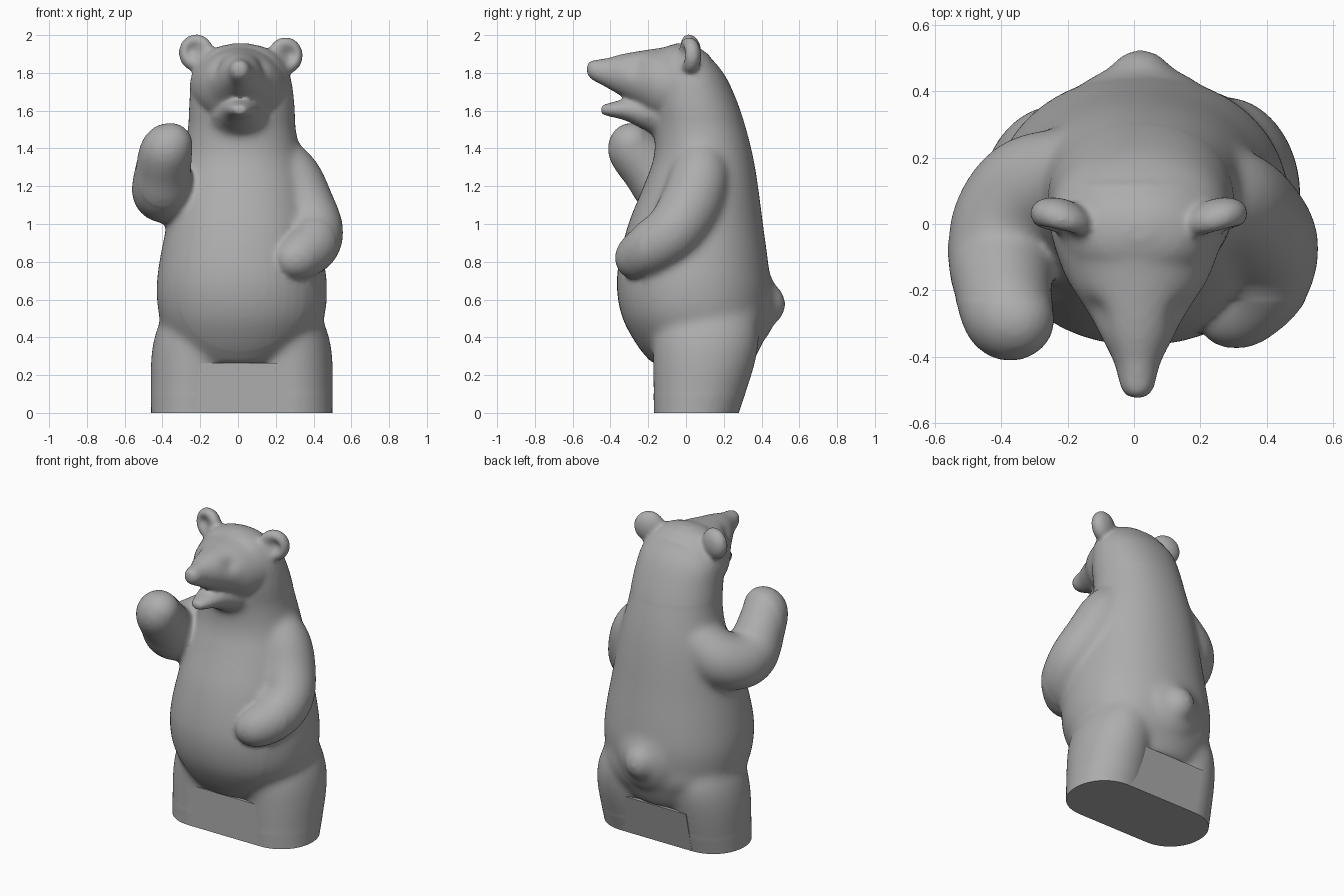
import bpy, bmesh, math
from mathutils import Vector, Matrix

cube = bpy.data.objects.get("Cube")
if cube:
    bpy.data.objects.remove(cube, do_unlink=True)

stone = bpy.data.materials.new("grey_stone")
stone.use_nodes = True
GREY = (0.42, 0.42, 0.42, 1)
stone.diffuse_color = GREY
stone.node_tree.nodes["Principled BSDF"].inputs["Base Color"].default_value = GREY


def smooth_path(rows, steps=6):
    """Catmull-Rom interpolation through rows of numbers."""
    rows = [Vector(r) for r in rows]
    out = []
    for i in range(len(rows) - 1):
        a, b = rows[max(i - 1, 0)], rows[i]
        c, d = rows[i + 1], rows[min(i + 2, len(rows) - 1)]
        for k in range(steps):
            t = k / steps
            out.append(0.5 * (2 * b + (c - a) * t + (2 * a - 5 * b + 4 * c - d) * t ** 2
                              + (3 * b - a - 3 * c + d) * t ** 3))
    return out + [rows[-1]]


def skin(bm, rings):
    """Bridge point rings and cap both ends."""
    loops = [[bm.verts.new(p) for p in ring] for ring in rings]
    n = len(loops[0])
    for lo, hi in zip(loops, loops[1:]):
        for i in range(n):
            j = (i + 1) % n
            bm.faces.new((lo[i], lo[j], hi[j], hi[i]))
    bm.faces.new(loops[0][::-1])
    bm.faces.new(loops[-1])


def oval(rx, ry, power=2.0, n=48):
    """Superellipse outline."""
    pts = []
    for i in range(n):
        c, s = math.cos(math.tau * i / n), math.sin(math.tau * i / n)
        pts.append((rx * math.copysign(abs(c) ** (2 / power), c),
                    ry * math.copysign(abs(s) ** (2 / power), s)))
    return pts


def upright(bm, rows, power):
    """Rows: height, centre x, half width, front y, back y."""
    rings = []
    for z, cx, rx, front, back in smooth_path(rows):
        cy, ry = (front + back) / 2, (back - front) / 2
        rings.append([(cx + a, cy + b, z) for a, b in oval(rx, ry, power)])
    skin(bm, rings)


def forward(bm, rows):
    """Rows: y, centre z, half width, half height."""
    skin(bm, [[(0.01 + a, y, z + b) for a, b in oval(rx, rz)]
              for y, z, rx, rz in smooth_path(rows)])


def ball(bm, centre, radii, turn=0.0, tilt=0.0):
    mat = (Matrix.Translation(centre) @ Matrix.Rotation(turn, 4, 'Z')
           @ Matrix.Rotation(tilt, 4, 'Y') @ Matrix.Diagonal((*radii, 1)))
    bmesh.ops.create_uvsphere(bm, u_segments=24, v_segments=16, radius=1, matrix=mat)


def limb(bm, rows):
    """Rows: x, y, z, radius; swept by overlapping balls."""
    for x, y, z, r in smooth_path(rows):
        ball(bm, (x, y, z), (r, r, r))


def make_object(name, bm):
    mesh = bpy.data.meshes.new(name)
    bm.to_mesh(mesh)
    bm.free()
    mesh.materials.append(stone)
    obj = bpy.data.objects.new(name, mesh)
    bpy.context.collection.objects.link(obj)
    return obj


bm = bmesh.new()
# torso, neck and skull
upright(bm, [(.26, 0, .27, -.18, .35), (.36, .01, .37, -.26, .4),
             (.5, .02, .435, -.335, .435), (.65, .02, .452, -.365, .448),
             (.8, .02, .437, -.355, .435), (1, .02, .397, -.305, .408),
             (1.2, .02, .355, -.225, .382), (1.35, .02, .317, -.172, .357),
             (1.5, .02, .287, -.165, .32), (1.65, .02, .277, -.18, .27),
             (1.78, .015, .262, -.18, .21), (1.87, .015, .215, -.17, .14),
             (1.93, .015, .14, -.12, .075), (1.956, .015, .04, -.05, .01)], 2.12)
# muzzle and lower jaw
forward(bm, [(-.525, 1.82, .02, .025), (-.5, 1.815, .048, .05), (-.42, 1.8, .07, .078),
             (-.34, 1.787, .11, .112), (-.25, 1.765, .16, .15), (-.15, 1.735, .22, .195),
             (0, 1.73, .265, .22), (.12, 1.71, .24, .19)])
forward(bm, [(-.45, 1.605, .03, .022), (-.41, 1.605, .055, .035), (-.32, 1.605, .085, .058),
             (-.23, 1.592, .115, .09), (-.12, 1.572, .165, .128), (.05, 1.56, .22, .15)])
# ears
ball(bm, (-.22, .015, 1.905), (.097, .062, .1), -.33, -.3)
ball(bm, (.25, .015, 1.89), (.097, .062, .1), .33, .3)
# raised arm and lowered arm
limb(bm, [(-.2, .14, 1.3, .15), (-.31, .1, 1.21, .17), (-.38, .01, 1.175, .17),
          (-.4, -.1, 1.19, .165), (-.395, -.19, 1.29, .15), (-.38, -.272, 1.385, .138),
          (-.355, -.29, 1.42, .115)])
limb(bm, [(.2, .08, 1.36, .13), (.285, .07, 1.24, .16), (.345, .025, 1.1, .166),
          (.405, -.06, .97, .155), (.39, -.165, .885, .145), (.33, -.245, .832, .125),
          (.295, -.268, .815, .107)])
# legs, tail and the swell under the tail
for side, cx, back in ((-1, -.24, .36), (1, .28, .385)):
    upright(bm, [(-.06, cx, .22, -.17, .265), (0, cx, .22, -.17, .28),
                 (.26, cx, .222, -.175, back - .02), (.42, cx - side * .01, .207, -.17, back),
                 (.56, cx - side * .03, .165, -.12, back - .03)], 2.05)
ball(bm, (.02, .425, .575), (.105, .105, .115))
ball(bm, (.02, .36, .58), (.21, .12, .22))
ball(bm, (.03, .3, .5), (.33, .135, .2))
bmesh.ops.recalc_face_normals(bm, faces=bm.faces)
bear = make_object("bear_body", bm)

# fuse all parts into one carved skin
fuse = bear.modifiers.new("fuse", 'REMESH')
fuse.mode = 'VOXEL'
fuse.voxel_size = 0.012
relax = bear.modifiers.new("relax", 'SMOOTH')
relax.factor = 0.5
relax.iterations = 8
bpy.context.view_layer.update()
fused = bpy.data.meshes.new_from_object(
    bear.evaluated_get(bpy.context.evaluated_depsgraph_get()))
bear.modifiers.clear()

# soften the joints of limbs, hips, throat and tail
bm = bmesh.new()
bm.from_mesh(fused)
soft = [v for v in bm.verts if .1 < v.co.z < 1.56 and v.co.y > -.23]
for _ in range(24):
    bmesh.ops.smooth_vert(bm, verts=soft, factor=.5,
                          use_axis_x=True, use_axis_y=True, use_axis_z=True)
bm.normal_update()

# ear cups and eye sockets pressed in, soles cut flat
dents = [((-.225, -.035, 1.915), .05, (-.01, .05, 0)),
         ((.26, -.035, 1.895), .05, (.01, .05, 0)),
         ((-.11, -.27, 1.84), .05, (.01, .013, -.007)),
         ((.13, -.27, 1.84), .05, (-.01, .013, -.007))]
for v in bm.verts:
    start = v.co.copy()
    for centre, size, push in dents:
        if v.normal.dot(Vector(push)) < 0:
            gap = (start - Vector(centre)).length / size
            v.co += Vector(push) * math.exp(-gap ** 2)
bmesh.ops.bisect_plane(bm, geom=bm.verts[:] + bm.edges[:] + bm.faces[:],
                       plane_co=(0, 0, 0), plane_no=(0, 0, -1), clear_outer=True)
bmesh.ops.holes_fill(bm, edges=[e for e in bm.edges if e.is_boundary], sides=0)
old = bear.data
bm.to_mesh(fused)
bm.free()
bear.data = fused
bpy.data.meshes.remove(old)
fused.materials.clear()
fused.materials.append(stone)

# flat slab between the legs, its back leaning out with them
bm = bmesh.new()
skin(bm, [[(-.24, -.17, z), (.29, -.17, z), (.29, back, z), (-.24, back, z)]
          for z, back in ((0, .28), (.265, .345))])
bmesh.ops.recalc_face_normals(bm, faces=bm.faces)
slab = make_object("base_slab", bm)

for obj in (bear, slab):
    bpy.ops.object.select_all(action='DESELECT')
    obj.select_set(True)
    bpy.context.view_layer.objects.active = obj
    bpy.ops.object.shade_smooth_by_angle(angle=math.radians(40))
